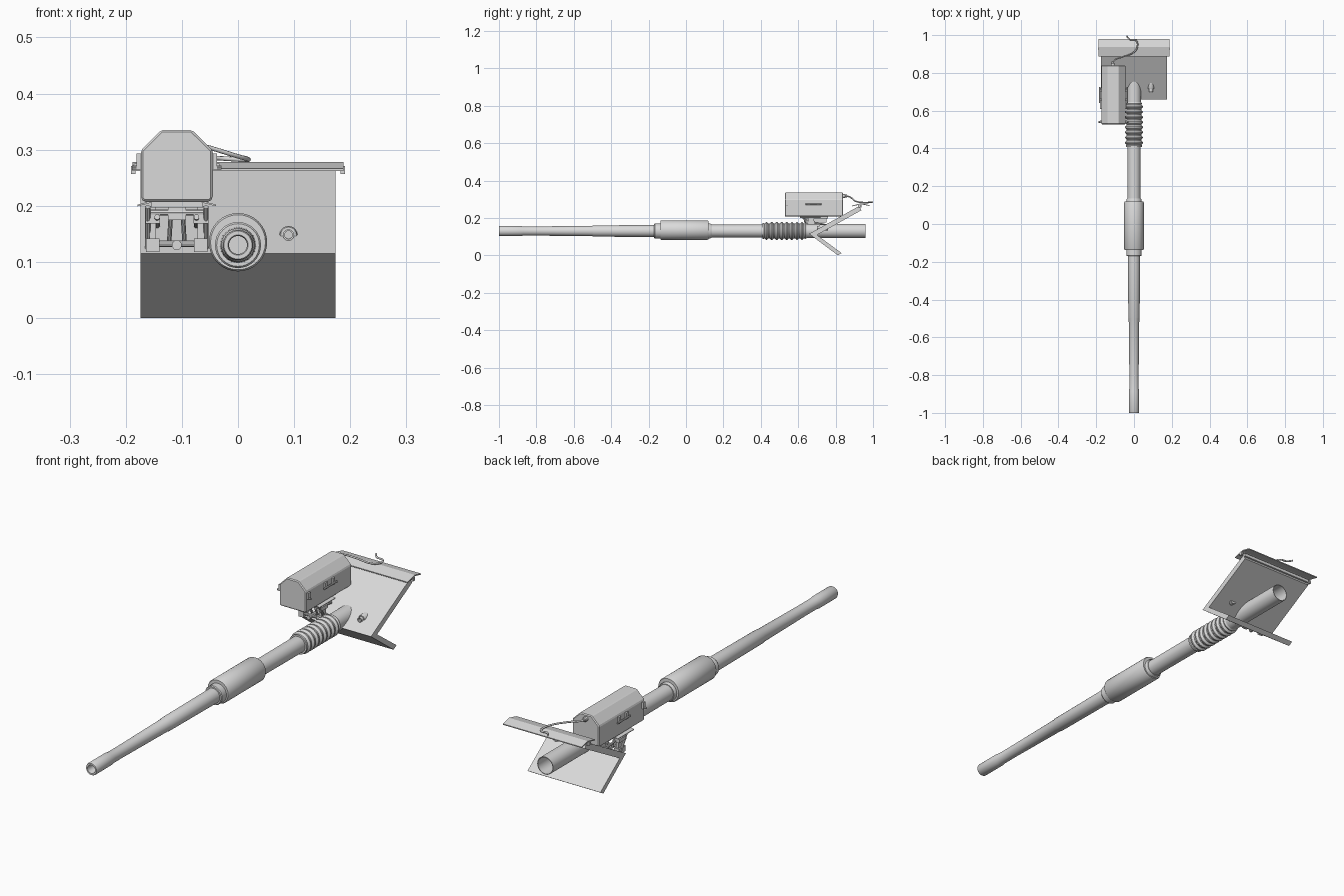
import bpy, bmesh, math
from mathutils import Vector

AXIS = 0.13  # height of the barrel axis
paint = bpy.data.materials.new("grey_paint")
paint.diffuse_color = (0.7, 0.7, 0.7, 1)


def finish(name, bm, smooth=False, bevel=0):
    bmesh.ops.remove_doubles(bm, verts=bm.verts[:], dist=1e-6)
    bmesh.ops.recalc_face_normals(bm, faces=bm.faces[:])
    me = bpy.data.meshes.new(name)
    bm.to_mesh(me)
    bm.free()
    ob = bpy.data.objects.new(name, me)
    bpy.context.collection.objects.link(ob)
    me.materials.append(paint)
    if bevel:
        b = ob.modifiers.new("bevel", 'BEVEL')
        b.width, b.segments = bevel, 1
    if smooth:
        bpy.context.view_layer.objects.active = ob
        ob.select_set(True)
        bpy.ops.object.shade_smooth_by_angle(angle=math.radians(35))
        ob.select_set(False)
    return ob


def lathe(name, prof, x=0, z=AXIS, n=32):
    """Revolve (y, radius) points around an axis parallel to y."""
    bm = bmesh.new()
    rings = [[bm.verts.new((x + r * math.cos(2 * math.pi * i / n), y,
                            z + r * math.sin(2 * math.pi * i / n)))
              for i in range(n)] for y, r in prof]
    for a, b in zip(rings, rings[1:]):
        for i in range(n):
            j = (i + 1) % n
            bm.faces.new((a[i], a[j], b[j], b[i]))
    return finish(name, bm, True)


def prism(name, pts, lo, hi, axis, bevel=0):
    """Extrude a profile along x (pts are y,z) or y (pts are x,z)."""
    bm = bmesh.new()
    place = (lambda p, t: (t, p[0], p[1])) if axis == 'x' else (lambda p, t: (p[0], t, p[1]))
    a = [bm.verts.new(place(p, lo)) for p in pts]
    b = [bm.verts.new(place(p, hi)) for p in pts]
    bm.faces.new(a)
    bm.faces.new(b[::-1])
    for i in range(len(pts)):
        j = (i + 1) % len(pts)
        bm.faces.new((a[i], a[j], b[j], b[i]))
    return finish(name, bm, bevel=bevel)


def box(name, x0, x1, y0, y1, z0, z1):
    return prism(name, [(y0, z0), (y1, z0), (y1, z1), (y0, z1)], x0, x1, 'x')


def rod(name, a, b, r, n=10):
    a, b = Vector(a), Vector(b)
    d = b - a
    bm = bmesh.new()
    bmesh.ops.create_cone(bm, cap_ends=True, segments=n, radius1=r, radius2=r, depth=d.length)
    bmesh.ops.rotate(bm, verts=bm.verts[:], matrix=Vector((0, 0, 1)).rotation_difference(d).to_matrix())
    bmesh.ops.translate(bm, verts=bm.verts[:], vec=(a + b) / 2)
    return finish(name, bm, True)


# Barrel with bore, swollen muzzle and thicker rear half
lathe("barrel", [(-0.6, 0), (-0.6, 0.016), (-0.995, 0.016), (-1, 0.018), (-1, 0.025),
                 (-0.996, 0.027), (-0.885, 0.027), (-0.87, 0.0245), (-0.8, 0.0245),
                 (-0.5, 0.028), (-0.495, 0.030), (-0.16, 0.032), (0.1, 0.034), (0.42, 0.035)])

# Off-centre fume extractor and its collars
lathe("fume_extractor", [(-0.137, 0.03), (-0.137, 0.049), (-0.132, 0.052), (0.114, 0.052),
                         (0.12, 0.049), (0.12, 0.03)], z=0.135)
lathe("front_collar", [(-0.17, 0.03), (-0.17, 0.038), (-0.166, 0.041), (-0.13, 0.041)])
lathe("rear_collar", [(0.11, 0.04), (0.13, 0.04), (0.135, 0.037), (0.135, 0.03)])

# Ribbed dust cover
ribs = [(0.408, 0.034), (0.408, 0.042), (0.416, 0.042)]
for i in range(8):
    y = 0.42 + i * 0.027
    ribs += [(y, 0.039), (y + 0.008, 0.047), (y + 0.014, 0.047), (y + 0.022, 0.039)]
lathe("dust_cover", ribs + [(0.638, 0.042), (0.645, 0.038)])

# Open-ended rear tube
lathe("rear_tube", [(0.635, 0.03), (0.635, 0.038), (0.96, 0.038), (0.96, 0.035),
                    (0.78, 0.035), (0.78, 0)])

# Wedge shield made of two slabs
prism("shield", [(0.658, 0.115), (0.925, 0.263), (0.938, 0.241), (0.70, 0.109),
                 (0.832, 0.012), (0.812, 0.0)], -0.174, 0.174, 'x')

# Bent weather flap along the top edge with end clips
prism("weather_flap", [(0.888, 0.266), (0.938, 0.278), (0.98, 0.268), (0.98, 0.264),
                       (0.938, 0.273), (0.888, 0.262)], -0.188, 0.188, 'x')
for s in (-1, 1):
    box("flap_clip", s * 0.183, s * 0.191, 0.92, 0.935, 0.257, 0.271)
box("flap_strip", -0.174, 0.174, 0.925, 0.938, 0.255, 0.268)

# Small gun port in the shield
lathe("gun_port", [(0.76, 0), (0.76, 0.016), (0.718, 0.016), (0.714, 0.014), (0.714, 0.010),
                   (0.70, 0.010), (0.70, 0.007), (0.74, 0.007), (0.74, 0)],
      x=0.09, z=0.148, n=20)

# Searchlight housing
prism("lamp_housing", [(-0.168, 0.207), (-0.05, 0.207), (-0.045, 0.213), (-0.045, 0.299),
                       (-0.082, 0.335), (-0.137, 0.335), (-0.173, 0.299), (-0.173, 0.213)],
      0.528, 0.84, 'y', bevel=0.004)

# Housing latches and hinges on both sides
for s in (-1, 1):
    cx = -0.109 + s * 0.064
    for y in (0.535, 0.65, 0.70):
        box("latch_base", cx, cx + s * 0.008, y, y + 0.014, 0.265, 0.293)
    rod("latch_rod", (cx + s * 0.009, 0.64, 0.272), (cx + s * 0.009, 0.725, 0.272), 0.004)
    rod("latch_knob", (cx, 0.54, 0.268), (cx + s * 0.016, 0.54, 0.268), 0.004)
    # Sloped lip under the housing
    prism("tray_lip", [(cx - s * 0.02, 0.206), (cx + s * 0.006, 0.199),
                       (cx + s * 0.006, 0.202), (cx - s * 0.02, 0.209)], 0.61, 0.72, 'y')

# Mounting cradle between the housing and the shield
box("cradle_plate", -0.155, -0.062, 0.62, 0.76, 0.197, 0.208)
for s in (-1, 1):
    cx = -0.109 + s * 0.043
    box("cradle_post", cx - 0.006, cx + 0.006, 0.655, 0.685, 0.122, 0.2)
    rod("cradle_strut", (cx + s * 0.009, 0.63, 0.198), (cx + s * 0.009, 0.675, 0.125), 0.005)
    rod("cradle_brace", (cx - s * 0.008, 0.63, 0.18), (cx - s * 0.008, 0.74, 0.165), 0.005)
    box("cradle_foot", cx - 0.012, cx + 0.012, 0.645, 0.69, 0.118, 0.142)
    box("cradle_clamp", cx - 0.013, cx + 0.013, 0.64, 0.69, 0.168, 0.184)
    rod("centre_stay", (-0.109 + s * 0.01, 0.65, 0.195), (-0.109 + s * 0.014, 0.68, 0.13), 0.004)
rod("upper_crossbar", (-0.162, 0.645, 0.188), (-0.056, 0.645, 0.188), 0.006)
rod("lower_crossbar", (-0.162, 0.655, 0.132), (-0.056, 0.655, 0.132), 0.006)
rod("cradle_pivot", (-0.109, 0.635, 0.13), (-0.109, 0.69, 0.13), 0.009)
box("cradle_hub", -0.125, -0.093, 0.64, 0.75, 0.175, 0.198)

# Power cable from the rear of the housing
cu = bpy.data.curves.new("cable", 'CURVE')
cu.dimensions = '3D'
cu.bevel_depth, cu.bevel_resolution, cu.resolution_u = 0.004, 2, 6
cu.use_fill_caps = True
path = [(-0.112, 0.835, 0.317), (-0.108, 0.862, 0.316), (-0.06, 0.885, 0.306), (0.0, 0.91, 0.288),
        (0.018, 0.94, 0.283), (0.01, 0.972, 0.282), (-0.022, 0.977, 0.284), (-0.04, 0.997, 0.285)]
sp = cu.splines.new('BEZIER')
sp.bezier_points.add(len(path) - 1)
for bp, p in zip(sp.bezier_points, path):
    bp.co = p
    bp.handle_left_type = bp.handle_right_type = 'AUTO'
cu.materials.append(paint)
bpy.context.collection.objects.link(bpy.data.objects.new("cable", cu))
lathe("cable_socket", [(0.835, 0.010), (0.85, 0.010), (0.853, 0.007), (0.86, 0.007), (0.86, 0)],
      x=-0.112, z=0.317, n=12)
